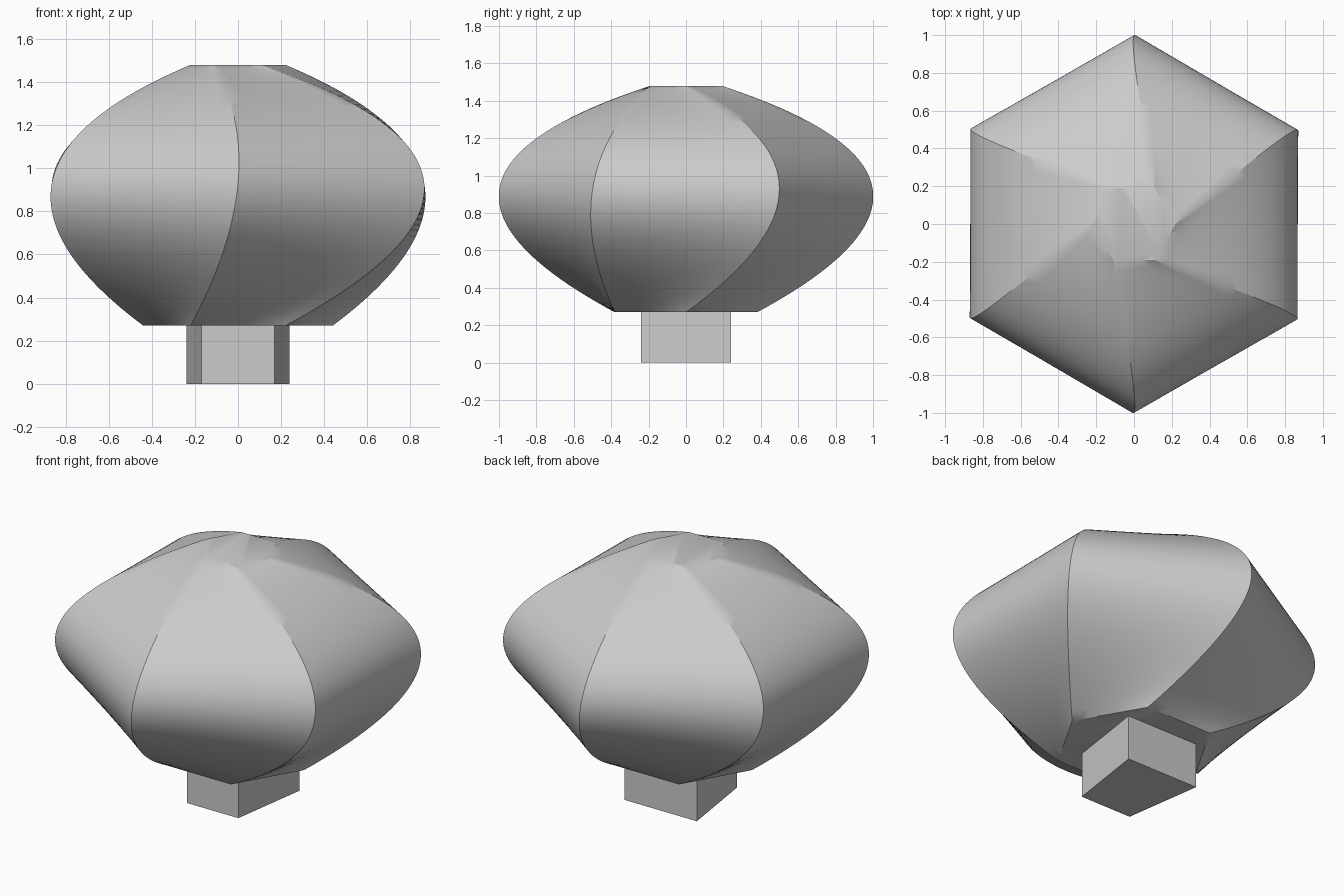
import bpy
import bmesh
from math import cos, sin, radians
from mathutils import Vector

cube = bpy.data.objects.get("Cube")
if cube:
    bpy.data.objects.remove(cube, do_unlink=True)

# Single plain grey
GREY = (0.6, 0.6, 0.6, 1.0)
grey = bpy.data.materials.new("plain_grey")
grey.use_nodes = True
grey.diffuse_color = GREY
grey.node_tree.nodes["Principled BSDF"].inputs["Base Color"].default_value = GREY


def add_loft(name, rings, smooth):
    """Skin a stack of closed rings and cap both ends."""
    bm = bmesh.new()
    loops = [[bm.verts.new(p) for p in ring] for ring in rings]
    n = len(loops[0])
    for low, high in zip(loops, loops[1:]):
        for i in range(n):
            j = (i + 1) % n
            bm.faces.new((low[i], low[j], high[j], high[i]))
    bm.faces.new(loops[0][::-1])
    bm.faces.new(loops[-1])
    bmesh.ops.recalc_face_normals(bm, faces=bm.faces)
    mesh = bpy.data.meshes.new(name)
    bm.to_mesh(mesh)
    bm.free()
    mesh.materials.append(grey)
    obj = bpy.data.objects.new(name, mesh)
    bpy.context.collection.objects.link(obj)
    if smooth:
        bpy.ops.object.select_all(action="DESELECT")
        obj.select_set(True)
        bpy.context.view_layer.objects.active = obj
        bpy.ops.object.shade_smooth_by_angle(angle=radians(30))
    return obj


def hexagon(radius, turn, z):
    angles = [radians(60 * k + turn) for k in range(6)]
    return [Vector((radius * cos(a), radius * sin(a), z)) for a in angles]


# Twisted hexagonal body: each corner follows a parabola through three hexagons
BOTTOM = hexagon(0.44, 0, 0.27)
MIDDLE = hexagon(0.998, 30, 0.93)
TOP = hexagon(0.22, 0, 1.48)
STEPS, ACROSS = 48, 10


def body_ring(u):
    w0, w1, w2 = (1 - u) * (1 - 2 * u), 4 * u * (1 - u), u * (2 * u - 1)
    corners = [a * w0 + b * w1 + c * w2 for a, b, c in zip(BOTTOM, MIDDLE, TOP)]
    return [corners[k].lerp(corners[(k + 1) % 6], s / ACROSS)
            for k in range(6) for s in range(ACROSS)]


add_loft("twisted_body", [body_ring(i / STEPS) for i in range(STEPS + 1)], True)

# Foot: short block, narrower at the front
foot = [(-0.17, -0.24), (0.17, -0.24), (0.24, 0.24), (-0.24, 0.24)]
add_loft("foot", [[(x, y, z) for x, y in foot] for z in (0, 0.27)], False)
